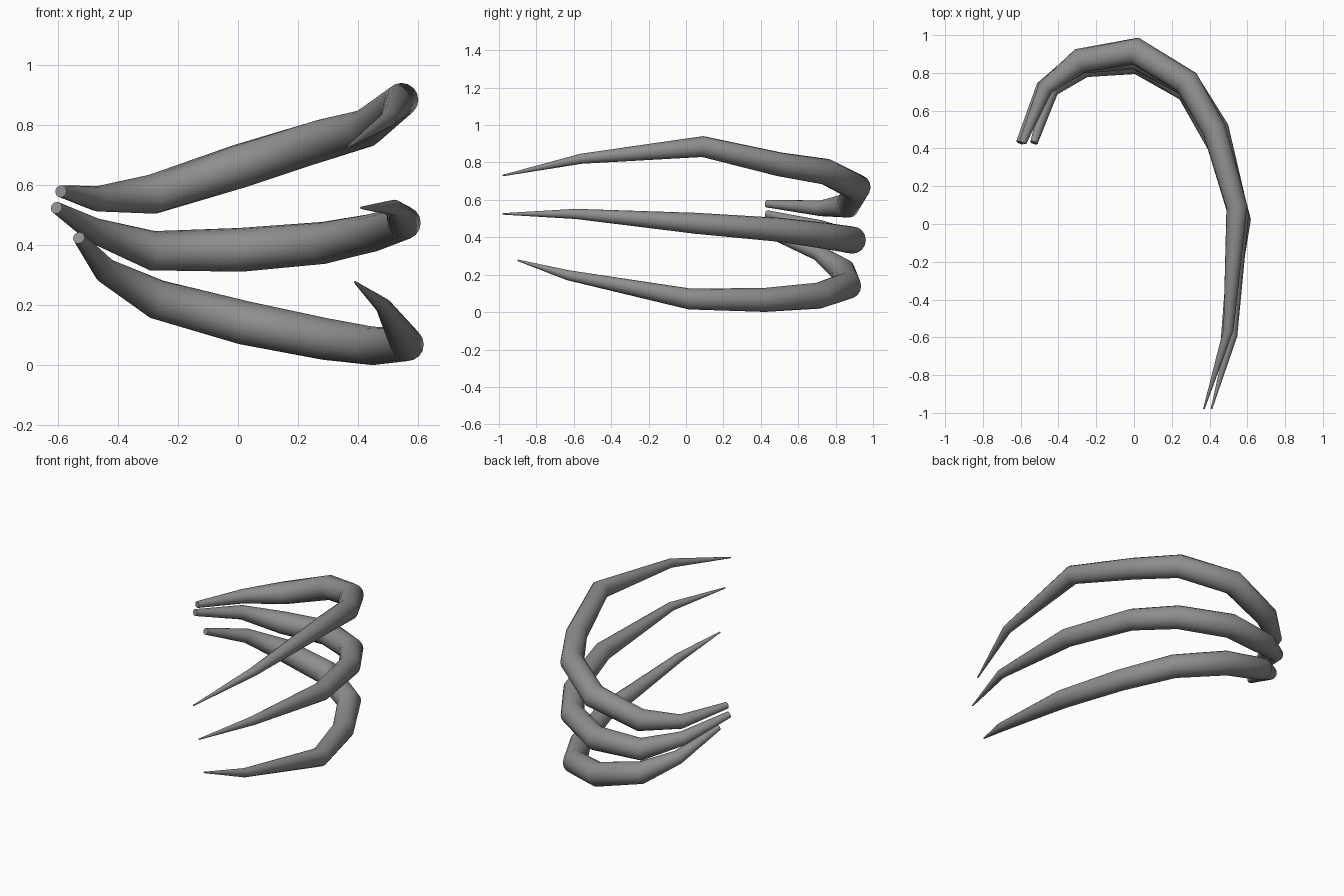
import bpy, bmesh, math
from mathutils import Vector

cube = bpy.data.objects.get("Cube")
if cube:
    bpy.data.objects.remove(cube, do_unlink=True)

SIDES = 16
# Thickness along a rib, from blunt root to pointed tip
RADII = (0.02, 0.042, 0.066, 0.073, 0.07, 0.064, 0.056, 0.027, 0.004)

# Centre lines from root to tip
UPPER = [(-.59, .43, .58), (-.47, .72, .555), (-.285, .865, .57), (.01, .915, .665),
         (.28, .75, .75), (.425, .5, .79), (.545, .09, .885), (.5, -.56, .82), (.37, -.98, .73)]
MIDDLE = [(-.605, .43, .525), (-.48, .72, .45), (-.285, .86, .382), (.01, .89, .385),
          (.285, .74, .408), (.44, .5, .44), (.553, .05, .475), (.52, -.59, .525), (.41, -.98, .525)]
LOWER = [(-.53, .43, .425), (-.44, .71, .315), (-.27, .84, .22), (.02, .865, .142),
         (.29, .71, .088), (.45, .42, .065), (.563, .02, .07), (.485, -.63, .197), (.39, -.9, .277)]

bone = bpy.data.materials.new("dark grey")
bone.use_nodes = True
colour = (0.27, 0.27, 0.27, 1)
bone.diffuse_color = colour
bone.node_tree.nodes["Principled BSDF"].inputs["Base Color"].default_value = colour


def make_rib(name, path):
    """Sweep a tapering ring along the centre line and close both ends."""
    pts = [Vector(p) for p in path]
    bm = bmesh.new()
    rings = []
    for i, (p, r) in enumerate(zip(pts, RADII)):
        before = (p - pts[i - 1]).normalized() if i else Vector()
        after = (pts[i + 1] - p).normalized() if i + 1 < len(pts) else Vector()
        along = (before + after).normalized()
        side = along.cross(Vector((0, 0, 1))).normalized()
        up = side.cross(along)
        angles = [math.tau * k / SIDES for k in range(SIDES)]
        rings.append([bm.verts.new(p + r * (side * math.cos(a) + up * math.sin(a)))
                      for a in angles])
    for a, b in zip(rings, rings[1:]):
        for k in range(SIDES):
            n = (k + 1) % SIDES
            bm.faces.new((a[k], a[n], b[n], b[k]))
    bm.faces.new(rings[0])
    bm.faces.new(rings[-1])
    bmesh.ops.recalc_face_normals(bm, faces=bm.faces)
    mesh = bpy.data.meshes.new(name)
    bm.to_mesh(mesh)
    bm.free()
    mesh.materials.append(bone)
    obj = bpy.data.objects.new(name, mesh)
    bpy.context.collection.objects.link(obj)
    bpy.ops.object.select_all(action='DESELECT')
    obj.select_set(True)
    bpy.context.view_layer.objects.active = obj
    bpy.ops.object.shade_smooth_by_angle(angle=math.radians(50))


for name, path in (("upper_rib", UPPER), ("middle_rib", MIDDLE), ("lower_rib", LOWER)):
    make_rib(name, path)
